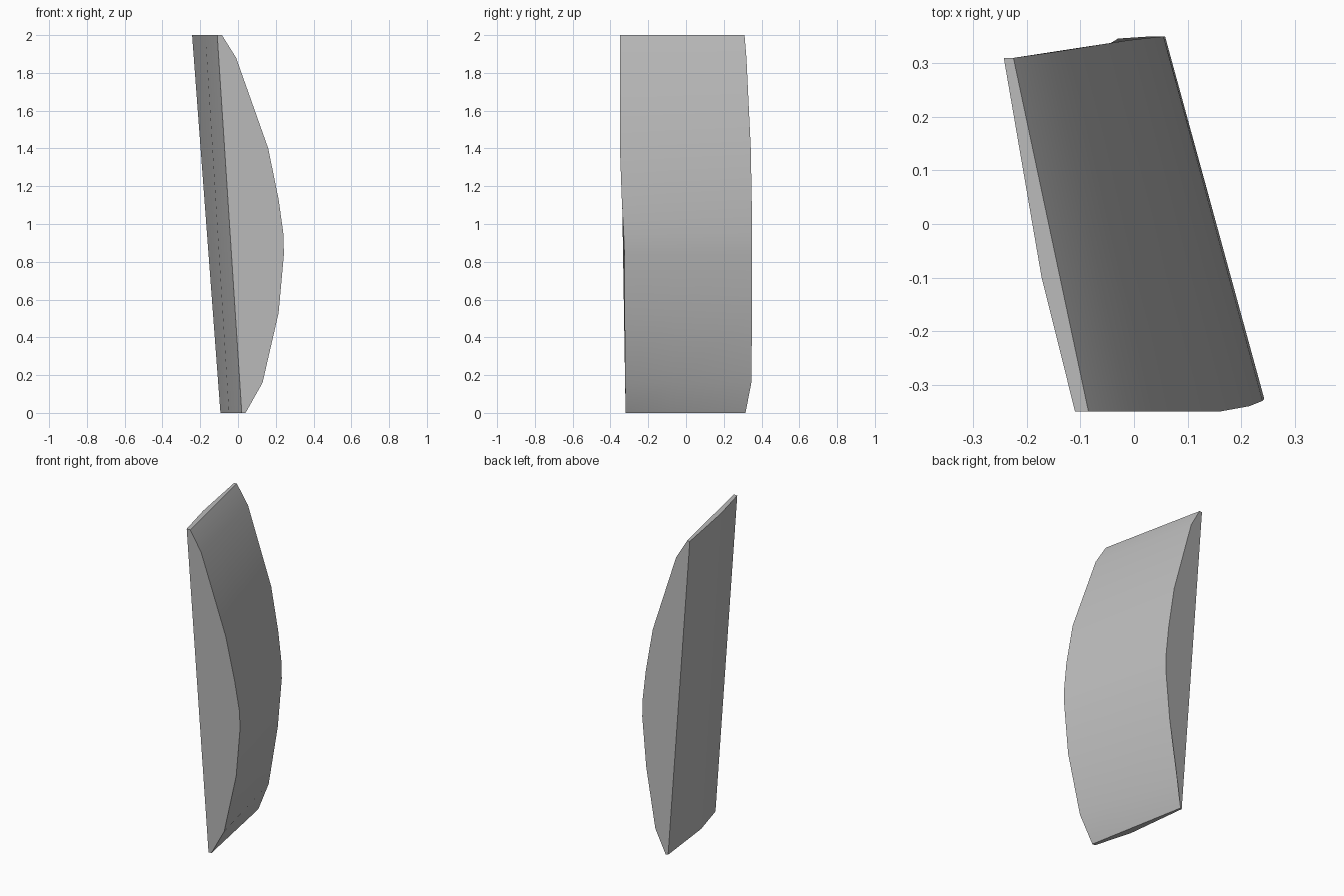
import bpy, bmesh, math
from mathutils import Vector

cube = bpy.data.objects.get("Cube")
if cube:
    bpy.data.objects.remove(cube, do_unlink=True)

grey = bpy.data.materials.new("plain_grey")
grey.use_nodes = True
colour = (0.5, 0.5, 0.5, 1)
grey.diffuse_color = colour
grey.node_tree.nodes["Principled BSDF"].inputs["Base Color"].default_value = colour

# Bow-shaped end outlines: chord top, curve from top to bottom, chord bottom
heights = [2, 2, 1.88, 1.4, 1.13, 0.95, 0.84, 0.53, 0.16, 0, 0]
front_x = [-.11, -.085, -.01, .16, .215, .24, .243, .215, .13, .04, .02]
front_y = [-.35, -.35, -.35, -.35, -.34, -.33, -.326, -.325, -.322, -.32, -.32]
back_x = [-.243, -.225, -.155, -.01, .035, .055, .058, .03, -.03, -.08, -.093]
back_y = [.31, .31, .32, .343, .348, .35, .35, .35, .346, .315, .31]
front = [Vector(p) for p in zip(front_x, front_y, heights)]
back = [Vector(p) for p in zip(back_x, back_y, heights)]

# Section between the ends, with the chord side pushed out a little
middle = [b.lerp(f, 0.62) for b, f in zip(back, front)]
middle[0].x -= 0.012
middle[-1].x -= 0.025

# Loft the three sections and close both ends
bm = bmesh.new()
rings = [[bm.verts.new(p) for p in ring] for ring in (back, middle, front)]
count = len(heights)
for a, b in zip(rings, rings[1:]):
    for i in range(count):
        j = (i + 1) % count
        bm.faces.new((a[i], a[j], b[j], b[i]))
bm.faces.new(rings[0])
bm.faces.new(rings[-1])
bmesh.ops.recalc_face_normals(bm, faces=bm.faces)
mesh = bpy.data.meshes.new("curved_slab")
bm.to_mesh(mesh)
bm.free()
mesh.materials.append(grey)

slab = bpy.data.objects.new("curved_slab", mesh)
bpy.context.collection.objects.link(slab)
bpy.context.view_layer.objects.active = slab
slab.select_set(True)
bpy.ops.object.shade_smooth_by_angle(angle=math.radians(35))
